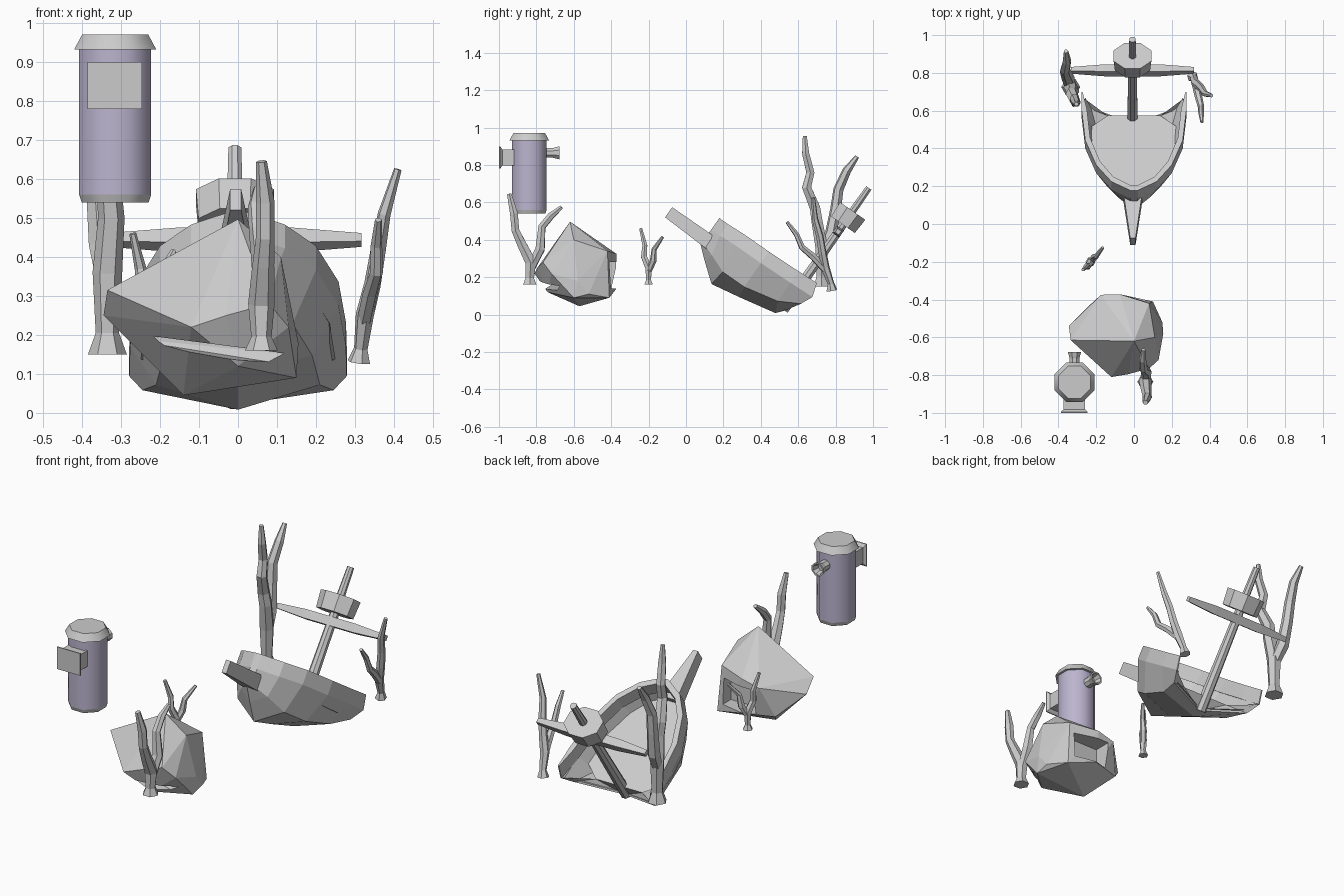
import bpy, bmesh, math
from mathutils import Matrix

if "Cube" in bpy.data.objects:
    bpy.data.objects.remove(bpy.data.objects["Cube"])

PITCH = Matrix.Rotation(math.radians(-35), 4, 'X')   # the sunken ship leans bow-up


def make(name, verts, faces, mat=None, hull=False):
    me = bpy.data.meshes.new(name)
    bm = bmesh.new()
    vs = [bm.verts.new(v) for v in verts]
    if hull:
        bmesh.ops.convex_hull(bm, input=vs)
        loose = [v for v in bm.verts if not v.link_faces]
        bmesh.ops.delete(bm, geom=loose, context='VERTS')
    else:
        for f in faces:
            bm.faces.new([vs[i] for i in f])
    bmesh.ops.recalc_face_normals(bm, faces=bm.faces)
    bm.to_mesh(me)
    bm.free()
    ob = bpy.data.objects.new(name, me)
    bpy.context.collection.objects.link(ob)
    if mat:
        ob.matrix_world = mat
    return ob


def pick(ob):
    bpy.ops.object.select_all(action='DESELECT')
    bpy.context.view_layer.objects.active = ob
    ob.select_set(True)


def lathe(name, profile, n, mat, turn=0.5, smooth=False):
    """Stacked n-sided rings from (radius, height) pairs, capped at both ends."""
    verts = [(r * math.cos((i + turn) * math.tau / n), r * math.sin((i + turn) * math.tau / n), z)
             for r, z in profile for i in range(n)]
    faces = [(k * n + i, k * n + (i + 1) % n, (k + 1) * n + (i + 1) % n, (k + 1) * n + i)
             for k in range(len(profile) - 1) for i in range(n)]
    last = (len(profile) - 1) * n
    faces += [tuple(range(n)), tuple(range(last, last + n))]
    ob = make(name, verts, faces, mat)
    if smooth:
        pick(ob)
        bpy.ops.object.shade_smooth_by_angle(angle=math.radians(46))
    return ob


def box(name, lo, hi, mat=None):
    verts = [(x, y, z) for x in (lo[0], hi[0]) for y in (lo[1], hi[1]) for z in (lo[2], hi[2])]
    return make(name, verts, [], mat, hull=True)


def branches(name, paths):
    """Coral: flat-faced, tapering six-sided tubes along (x, y, z, radius) paths."""
    cu = bpy.data.curves.new(name, 'CURVE')
    cu.dimensions = '3D'
    cu.bevel_depth = 1
    cu.bevel_resolution = 1
    cu.use_fill_caps = True
    for path in paths:
        sp = cu.splines.new('POLY')
        sp.use_smooth = False
        sp.points.add(len(path) - 1)
        for p, (x, y, z, r) in zip(sp.points, path):
            p.co = (x, y, z, 1)
            p.radius = r
    ob = bpy.data.objects.new(name, cu)
    bpy.context.collection.objects.link(ob)
    pick(ob)
    bpy.ops.object.convert(target='MESH')
    bpy.ops.object.shade_flat()


# --- Filter canister -------------------------------------------------------
at = Matrix.Translation((-0.315, -0.838, 0))
tint = bpy.data.materials.new("violet_plastic")
tint.diffuse_color = (0.50, 0.46, 0.62, 1)
tint.use_nodes = True
tint.node_tree.nodes["Principled BSDF"].inputs["Base Color"].default_value = tint.diffuse_color
body = lathe("filter_body", [(0.1, 0.56), (0.1, 0.935)], 8, at, smooth=True)
body.data.materials.append(tint)
lathe("filter_base", [(0.093, 0.54), (0.1, 0.56)], 8, at, smooth=True)
lathe("filter_cap", [(0.114, 0.932), (0.092, 0.97)], 8, at, smooth=True)
make("filter_plate", [(-0.316 + sx * w, y, 0.84 + sz * h) for sx in (-1, 1) for sz in (-1, 1)
     for w, h, y in ((.07, .06, -1.0), (.07, .06, -.994), (.057, .043, -.982))], [], hull=True)
box("filter_plate_neck", (-0.373, -0.984, 0.797), (-0.259, -0.92, 0.883))
lathe("filter_nozzle", [(0.028, 0), (0.028, 0.04), (0.038, 0.075), (0.03, 0.075), (0.02, 0.04)], 8,
      Matrix.Translation((-0.315, -0.752, 0.865)) @ Matrix.Rotation(math.radians(-90), 4, 'X'))

# --- Rock with a hollow at the back and a groove under the dome -------------
rock = make("rock", [
    (0, -.62, .497), (-.335, -.615, .315), (-.345, -.54, .25), (-.03, -.795, .25),
    (-.12, -.81, .22), (.08, -.765, .28), (.13, -.72, .22), (.155, -.58, .18),
    (.15, -.52, .11), (.11, -.60, .40), (.08, -.42, .34), (-.075, -.372, .325),
    (-.175, -.375, .30), (-.235, -.43, .14), (-.06, -.375, .135), (-.14, -.57, .045),
    (.15, -.6, .09), (0, -.74, .12), (.10, -.41, .09)], [], hull=True)


def carve(target, cutter):
    cutter.hide_render = True
    cutter.hide_viewport = True
    m = target.modifiers.new("hollow", 'BOOLEAN')
    m.operation = 'DIFFERENCE'
    m.object = cutter
    m.solver = 'EXACT'


carve(rock, box("rock_hollow_cutter", (-0.14, -0.47, 0.14), (0.06, -0.3, 0.28)))
carve(rock, make("rock_groove_cutter", [
    (-.36, -.64, .215), (.18, -.86, .145), (-.36, -.9, .215), (.18, -.68, .145),
    (-.36, -.64, .20), (.18, -.86, .11), (-.36, -.9, .17), (.18, -.70, .115)], [], hull=True))

# --- Ship hull: rim, chine and keel lines in (length, half width, height) ---
rim = [(-.15, .02, .45), (-.093, .12, .45), (.01, .20, .455), (.17, .258, .455), (.36, .277, .46), (.5, .279, .465)]
chine = [(-.155, .015, .37), (-.07, .08, .34), (.03, .14, .30), (.17, .19, .30), (.36, .21, .34), (.47, .245, .40)]
keel = [(-.15, 0, .35), (-.08, 0, .29), (.018, 0, .212), (.18, 0, .24), (.387, 0, .281), (.42, 0, .32)]
rows = [rim, chine, keel, chine, rim]
verts = [((x if k < 3 else -x), s, h) for k, row in enumerate(rows) for s, x, h in row]
faces = [(k * 6 + i, k * 6 + i + 1, k * 6 + i + 7, k * 6 + i + 6) for k in range(4) for i in range(5)]
faces.append((0, 6, 12, 18, 24))                       # stem closes the bow
make("ship_hull", verts, faces, PITCH)

# Inner skin gives the planks their thickness
make("ship_hull_lining", [(x * .93, s * .97 + .008, h + .012 * (0 if abs(x) > .25 else 1)) for x, s, h in verts],
     faces[:-1], PITCH)

# Broken stern panels running from the corners in to the deck edge
make("ship_stern", [(.279, .5, .465), (.245, .47, .40), (0, .42, .32), (.14, .42, .40),
                    (-.14, .42, .40), (-.245, .47, .40), (-.279, .5, .465)],
     [(0, 1, 3), (1, 2, 3), (3, 2, 4), (4, 2, 5), (4, 5, 6)], PITCH)

deck = [(-.13, .02), (-.08, .10), (.015, .175), (.17, .235), (.33, .25), (.42, .14)]
make("ship_deck", [(x, s, .40) for s, x in deck] + [(-x, s, .40) for s, x in reversed(deck)],
     [tuple(range(12))], PITCH)

# Rail: raised band that follows the rim round the bow, thinning to points aft
line = [(x, s, h) for s, x, h in reversed(rim)] + [(-x, s, h) for s, x, h in rim]
n = len(line)
verts = []
for x, s, h in line:
    end = s > 0.45
    top = s - 0.024 if end else s
    k, back = (0.975, 0) if end else (0.9, (0.5 - s) * 0.05)
    verts += [(x, s, h), (x, top, h + .075), (x * k, top + back, h + .075), (x * k, s + back, h)]
faces = [(4 * i + a, 4 * i + (a + 1) % 4, 4 * i + 4 + (a + 1) % 4, 4 * i + 4 + a)
         for i in range(n - 1) for a in range(4)] + [(0, 1, 2, 3), tuple(range(4 * n - 4, 4 * n))]
make("ship_rail", verts, faces, PITCH)

# Bowsprit wedge
make("bowsprit", [(sx * w - .006, s, h) for sx in (-1, 1) for w, s, h in
     ((.014, -.39, .362), (.014, -.39, .428), (.05, -.10, .35), (.05, -.10, .43))], [], PITCH, hull=True)

# --- Mast, yard and lookout -------------------------------------------------
up = PITCH @ Matrix.Translation((-0.008, 0.412, 0))
lathe("mast", [(.03, .32), (.024, .85), (.018, 1.115)], 8, up)
lathe("lookout", [(.098, .875), (.105, .965)], 8, up @ Matrix.Diagonal((1.03, .85, 1, 1)))
lathe("yard", [(.018, -.325), (.032, -.15), (.032, .15), (.018, .325)], 4,
      up @ Matrix.Translation((0, 0, .83)) @ Matrix.Rotation(math.radians(90), 4, 'Y'))

# --- Corals: flared foot, trunk and two branches each ----------------------
branches("coral_front", [
    [(.06, -.835, .16, .042), (.06, -.835, .195, .026), (.06, -.83, .28, .034), (.065, -.88, .38, .028),
     (.07, -.912, .45, .024), (.07, -.92, .54, .024), (.06, -.945, .645, .014)],
    [(.06, -.83, .25, .026), (.065, -.78, .35, .028), (.05, -.77, .47, .022), (.045, -.72, .53, .02),
     (.05, -.665, .575, .011)]])
branches("coral_small", [
    [(-.23, -.2, .16, .026), (-.23, -.2, .185, .015), (-.23, -.2, .25, .02), (-.245, -.225, .31, .018),
     (-.25, -.22, .37, .015), (-.27, -.242, .46, .009)],
    [(-.23, -.2, .23, .016), (-.21, -.175, .29, .018), (-.2, -.17, .35, .014), (-.165, -.125, .415, .008)]])
branches("coral_tall", [
    [(-.335, .725, .15, .05), (-.335, .725, .205, .03), (-.335, .725, .36, .038), (-.325, .70, .50, .034),
     (-.33, .69, .57, .032), (-.31, .645, .68, .028), (-.315, .665, .76, .025), (-.305, .64, .86, .022),
     (-.305, .635, .955, .012)],
    [(-.335, .725, .34, .03), (-.35, .775, .43, .034), (-.36, .80, .56, .03), (-.365, .815, .67, .028),
     (-.355, .86, .77, .024), (-.36, .915, .845, .012)]])
branches("coral_right", [
    [(.31, .78, .13, .03), (.315, .775, .165, .018), (.325, .745, .25, .024), (.345, .73, .33, .022),
     (.36, .715, .42, .02), (.375, .69, .51, .017), (.41, .68, .625, .01)],
    [(.325, .745, .24, .02), (.34, .68, .31, .02), (.355, .62, .36, .017), (.355, .59, .43, .015),
     (.36, .54, .495, .009)]])
